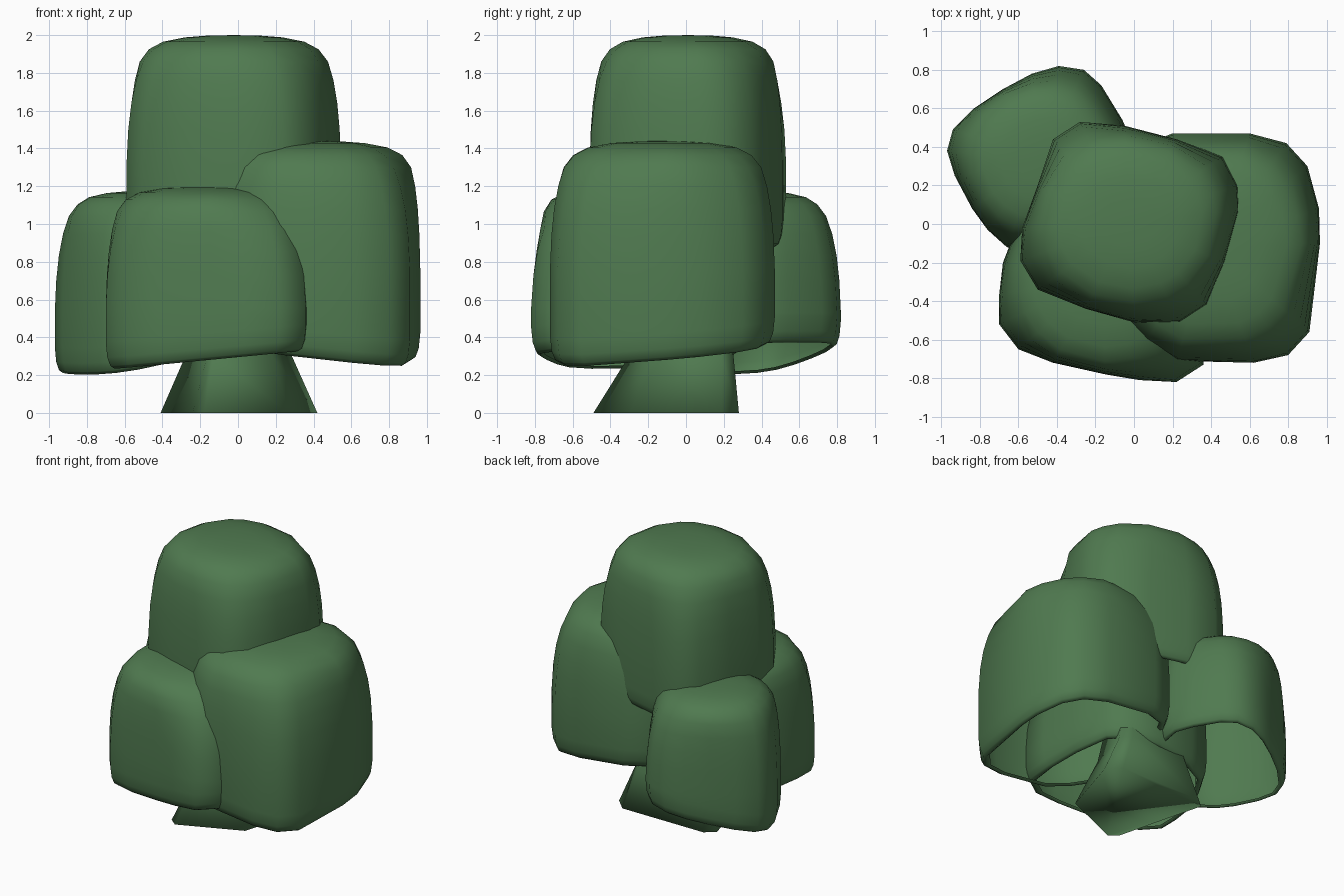
import bpy, bmesh
from math import hypot

if "Cube" in bpy.data.objects:
    bpy.data.objects.remove(bpy.data.objects["Cube"])

green = bpy.data.materials.new("foliage_green")
green.diffuse_color = (0.08, 0.195, 0.08, 1)
green.use_nodes = True
green.node_tree.nodes["Principled BSDF"].inputs["Base Color"].default_value = green.diffuse_color


def loft(name, rings, apex, base=False):
    """Skin a stack of equal-length rings; apex closes the first one."""
    bm = bmesh.new()
    loops = [[bm.verts.new(p) for p in ring] for ring in rings]
    n = len(loops[0])
    for a, b in zip(loops, loops[1:]):
        for i in range(n):
            j = (i + 1) % n
            bm.faces.new((a[i], b[i], b[j], a[j]))
    tip = bm.verts.new(apex)
    for i in range(n):
        bm.faces.new((tip, loops[0][i], loops[0][(i + 1) % n]))
    if base:
        bm.faces.new(loops[-1][::-1])
    me = bpy.data.meshes.new(name)
    bm.to_mesh(me)
    bm.free()
    ob = bpy.data.objects.new(name, me)
    bpy.context.collection.objects.link(ob)
    me.materials.append(green)
    for p in me.polygons:
        p.use_smooth = True
    return ob


# Dome profile: (drop below the top, outline scale)
DOME = [(0.003, 0.25), (0.012, 0.45), (0.035, 0.65), (0.075, 0.78),
        (0.14, 0.87), (0.24, 0.925), (0.36, 0.963), (0.5, 0.987), (0.68, 1.0)]
# Curled open rim: (height above the rim, outline scale)
RIM = [(0.14, 1.0), (0.06, 0.985), (0.015, 0.955), (0.0, 0.915), (0.015, 0.885)]


def clump(name, outline, top, rim, slope, stretch=1.0):
    """Hollow foliage dome, open below; slope tilts the rim along x and y."""
    xs, ys = zip(*outline)
    cx, cy = (min(xs) + max(xs)) / 2, (min(ys) + max(ys)) / 2
    hx, hy = (max(xs) - min(xs)) / 2, (max(ys) - min(ys)) / 2
    radii = [hypot((x - cx) / hx, (y - cy) / hy) for x, y in outline]
    mean = sum(radii) / len(radii)

    def ring(s, height, rounding=0.0):
        # corners pull in towards an ellipse as the ring shrinks
        pts = []
        for (x, y), r in zip(outline, radii):
            k = s * (1 - rounding + rounding * mean / r)
            pts.append((cx + (x - cx) * k, cy + (y - cy) * k, height(x, y)))
        return pts

    def rim_z(x, y):
        return rim + slope[0] * (x - cx) + slope[1] * (y - cy)

    rings = [ring(s, lambda x, y: top - d * stretch, min(0.85, (1 - s) * 5)) for d, s in DOME]
    rings += [ring(s, lambda x, y: rim_z(x, y) + h) for h, s in RIM]
    return loft(name, rings, (cx, cy, top))


# Foliage clumps, outlines anticlockwise seen from above
clump("foliage_top",
      [(0.545, 0.07), (0.54, 0.2), (0.46, 0.35), (0.22, 0.44), (-0.05, 0.51), (-0.28, 0.53),
       (-0.42, 0.44), (-0.5, 0.2), (-0.58, -0.02), (-0.59, -0.19), (-0.5, -0.34),
       (-0.25, -0.44), (0.0, -0.51), (0.24, -0.51), (0.38, -0.42), (0.47, -0.2)],
      2.0, 0.88, (0, 0))
clump("foliage_right",
      [(0.965, -0.1), (0.96, 0.08), (0.9, 0.3), (0.79, 0.42), (0.6, 0.47), (0.2, 0.47),
       (0.02, 0.4), (-0.1, 0.2), (-0.16, -0.1), (-0.16, -0.35), (-0.1, -0.48),
       (0.05, -0.62), (0.22, -0.71), (0.62, -0.72), (0.8, -0.68), (0.91, -0.56)],
      1.44, 0.335, (-0.1, 0.08))
clump("foliage_front",
      [(0.385, -0.5), (0.38, -0.2), (0.34, 0.1), (0.22, 0.24), (0.0, 0.29), (-0.3, 0.26),
       (-0.5, 0.17), (-0.61, -0.02), (-0.68, -0.2), (-0.7, -0.37), (-0.7, -0.52),
       (-0.6, -0.65), (-0.42, -0.72), (-0.15, -0.78), (0.03, -0.81), (0.22, -0.82),
       (0.36, -0.73)],
      1.2, 0.285, (0.09, 0.01), 0.95)
clump("foliage_back",
      [(0.0, 0.4), (-0.06, 0.54), (-0.17, 0.72), (-0.26, 0.8), (-0.39, 0.82),
       (-0.53, 0.78), (-0.68, 0.7), (-0.83, 0.6), (-0.94, 0.49), (-0.97, 0.38),
       (-0.93, 0.25), (-0.84, 0.08), (-0.76, -0.03), (-0.66, -0.12), (-0.53, -0.15),
       (-0.35, -0.08), (-0.15, 0.08), (-0.01, 0.25)],
      1.175, 0.285, (0.16, 0.1), 0.95)

# Flared trunk with a rounded four-cornered base
BASE = [(0.42, 0.19), (0.33, 0.28), (-0.34, 0.28), (-0.41, 0.22),
        (-0.24, -0.44), (-0.18, -0.49), (0.27, -0.3)]
loft("trunk", [
    [(x * 0.3, y * 0.3 + 0.03, 1.0) for x, y in BASE],
    [(x * 0.68, y * 0.72 + 0.05, 0.3) for x, y in BASE],
    [(x, y, 0) for x, y in BASE],
], (0, 0.03, 1.0), base=True)
